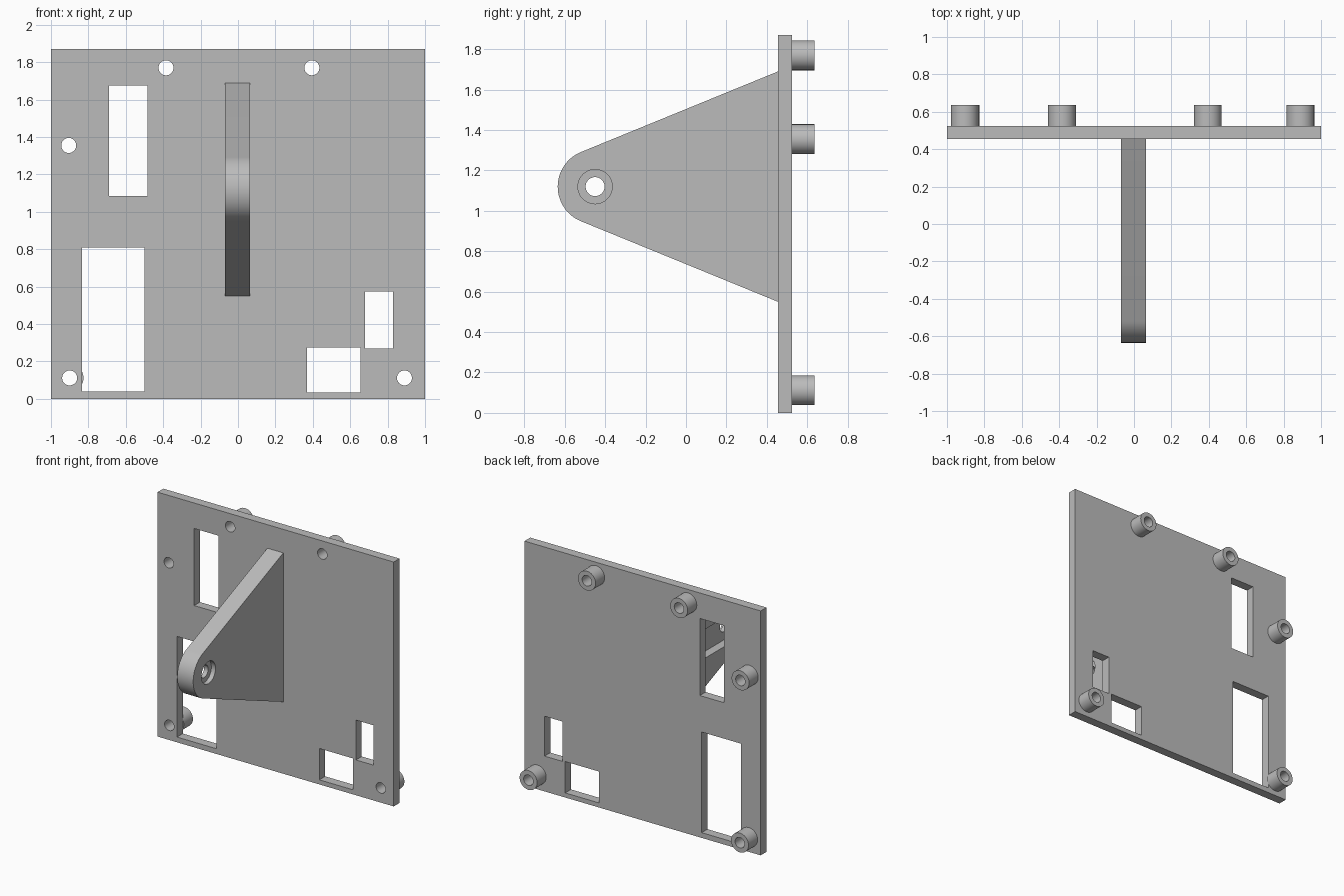
import bpy, bmesh, math
from mathutils import Matrix

old = bpy.data.objects.get("Cube")
if old:
    bpy.data.objects.remove(old, do_unlink=True)

# Single grey material
grey = bpy.data.materials.new("plain grey")
grey.use_nodes = True
colour = (0.5, 0.5, 0.5, 1)
grey.diffuse_color = colour
grey.node_tree.nodes["Principled BSDF"].inputs["Base Color"].default_value = colour


def add_object(name, bm):
    bmesh.ops.recalc_face_normals(bm, faces=bm.faces)
    mesh = bpy.data.meshes.new(name)
    bm.to_mesh(mesh)
    bm.free()
    mesh.materials.append(grey)
    obj = bpy.data.objects.new(name, mesh)
    bpy.context.collection.objects.link(obj)
    return obj


def box(name, x, y, z):
    bm = bmesh.new()
    bmesh.ops.create_cube(bm, size=1)
    for v in bm.verts:
        v.co = [lo + (c + 0.5) * (hi - lo) for c, (lo, hi) in zip(v.co, (x, y, z))]
    return add_object(name, bm)


def cylinder(name, axis, centre, radius, depth):
    bm = bmesh.new()
    turn = Matrix.Rotation(math.pi / 2, 4, "Y" if axis == "x" else "X")
    bmesh.ops.create_cone(bm, cap_ends=True, segments=48, radius1=radius,
                          radius2=radius, depth=depth,
                          matrix=Matrix.Translation(centre) @ turn)
    return add_object(name, bm)


def extrude_x(name, outline, x0, x1):
    bm = bmesh.new()
    face = bm.faces.new([bm.verts.new((x0, y, z)) for y, z in outline])
    geom = bmesh.ops.extrude_face_region(bm, geom=[face])["geom"]
    for v in geom:
        if isinstance(v, bmesh.types.BMVert):
            v.co.x = x1
    return add_object(name, bm)


def arc(radius, start, end, steps=32):
    angles = [math.radians(start + (end - start) * i / steps) for i in range(steps + 1)]
    return [(PIVOT_Y + radius * math.cos(a), PIVOT_Z + radius * math.sin(a)) for a in angles]


def cut(obj, cutter):
    cutter.hide_render = True
    mod = obj.modifiers.new("cut", "BOOLEAN")
    mod.operation = "DIFFERENCE"
    mod.solver = "EXACT"
    mod.object = cutter
    bpy.context.view_layer.objects.active = obj
    bpy.ops.object.modifier_apply(modifier=mod.name)
    bpy.data.objects.remove(cutter, do_unlink=True)


def smooth(obj):
    bpy.ops.object.select_all(action="DESELECT")
    obj.select_set(True)
    bpy.context.view_layer.objects.active = obj
    bpy.ops.object.shade_smooth_by_angle(angle=math.radians(30))


FRONT, BACK, BOSS_END = 0.455, 0.525, 0.635
PIVOT_Y, PIVOT_Z = -0.45, 1.12

# Back plate with rectangular windows
plate = box("back_plate", (-1, 1), (FRONT, BACK), (0, 1.87))
windows = [((-0.69, -0.485), (1.085, 1.675)), ((-0.835, -0.5), (0.04, 0.81)),
           ((0.37, 0.655), (0.035, 0.275)), ((0.68, 0.83), (0.27, 0.575))]
for x, z in windows:
    cut(plate, box("window_cutter", x, (0.3, 0.7), z))

# Hollow mounting bosses, bored through the plate
mounts = [(-0.385, 1.77), (0.395, 1.77), (-0.905, 1.355), (-0.9, 0.112), (0.89, 0.112)]
for i, (x, z) in enumerate(mounts):
    depth = BOSS_END - BACK
    boss = cylinder(f"mounting_boss_{i + 1}", "y", (x, BACK + depth / 2, z), 0.074, depth)
    for part in (boss, plate):
        cut(part, cylinder("bore_cutter", "y", (x, BACK, z), 0.04, 0.5))
    smooth(boss)
smooth(plate)

# Tapered pivot arm with a rounded nose
arm = extrude_x("pivot_arm", [(FRONT, 1.69)] + arc(0.185, 112, 248) + [(FRONT, 0.55)],
                -0.07, 0.065)

# Long recess on the right face, counterbore on the left face, pivot hole through
recess = [(FRONT - 0.01, PIVOT_Z + 0.11)] + arc(0.11, 90, 270) + [(FRONT - 0.01, PIVOT_Z - 0.11)]
cut(arm, extrude_x("recess_cutter", recess, -0.2, -0.005))
cut(arm, cylinder("counterbore_cutter", "x", (0.13, PIVOT_Y, PIVOT_Z), 0.085, 0.2))
cut(arm, cylinder("pivot_hole_cutter", "x", (0, PIVOT_Y, PIVOT_Z), 0.047, 0.6))
smooth(arm)
